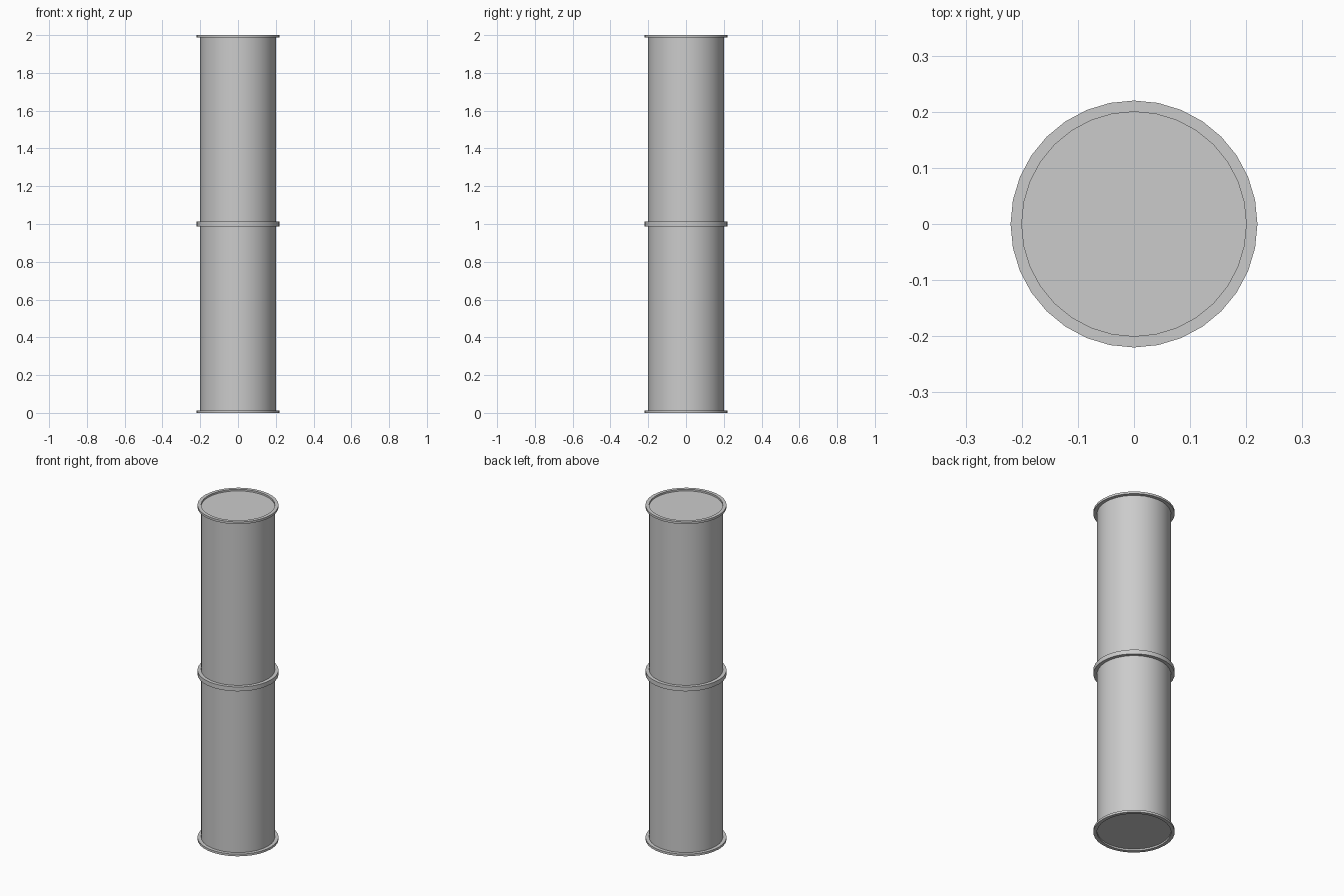
import bpy, bmesh, math

if "Cube" in bpy.data.objects:
    bpy.data.objects.remove(bpy.data.objects["Cube"])

SIDES = 32


def lathe(name, profile, closed):
    """Revolve an (r, z) profile about z; an open profile gets flat end caps."""
    bm = bmesh.new()
    loops = []
    for r, z in profile:
        loops.append([bm.verts.new((r * math.cos(2 * math.pi * i / SIDES),
                                    r * math.sin(2 * math.pi * i / SIDES), z))
                      for i in range(SIDES)])
    pairs = list(zip(loops, loops[1:]))
    if closed:
        pairs.append((loops[-1], loops[0]))
    else:
        bm.faces.new(loops[0])
        bm.faces.new(loops[-1])
    for a, b in pairs:
        for i in range(SIDES):
            j = (i + 1) % SIDES
            bm.faces.new((a[i], a[j], b[j], b[i]))
    bmesh.ops.recalc_face_normals(bm, faces=bm.faces)
    mesh = bpy.data.meshes.new(name)
    bm.to_mesh(mesh)
    bm.free()
    obj = bpy.data.objects.new(name, mesh)
    bpy.context.collection.objects.link(obj)
    bpy.ops.object.select_all(action='DESELECT')
    obj.select_set(True)
    bpy.context.view_layer.objects.active = obj
    bpy.ops.object.shade_smooth_by_angle(angle=math.radians(30))
    return obj


def ring(name, z0, z1):
    return lathe(name, [(0.2, z0), (0.22, z0), (0.22, z1), (0.2, z1)], True)


# Pipe body, its caps set slightly inside the end rims
lathe("pipe_body", [(0.2, 0.01), (0.2, 1.99)], False)

# Raised rims at both ends and the joint in the middle
ring("bottom_rim", 0.0, 0.013)
ring("middle_joint", 0.987, 1.013)
ring("top_rim", 1.987, 2.0)
